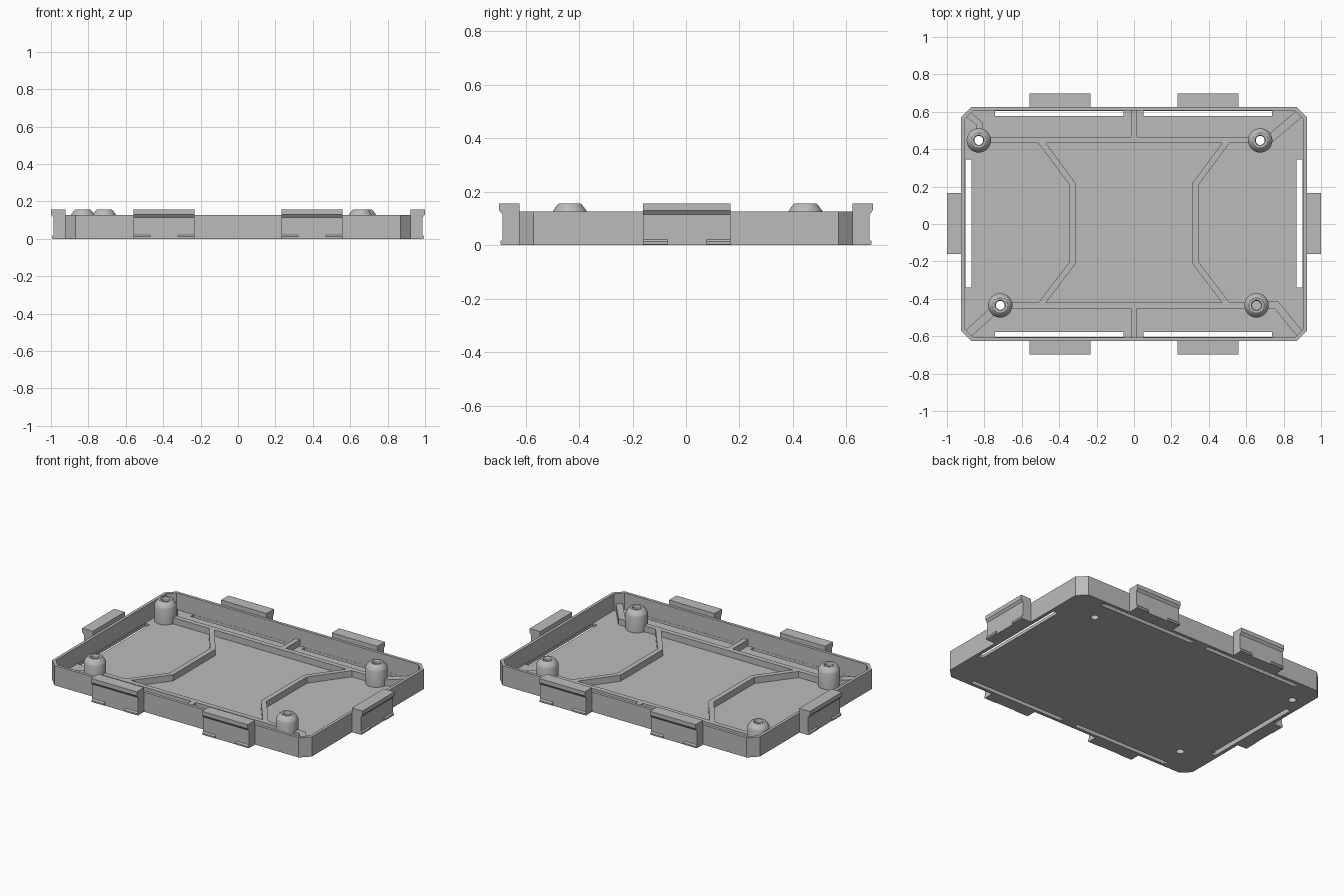
import bpy, bmesh, math
from mathutils import Vector, Matrix

cube = bpy.data.objects.get("Cube")
if cube:
    bpy.data.objects.remove(cube, do_unlink=True)

HX, HY, CHAMFER, WALL = 0.925, 0.625, 0.055, 0.019
RIM, FLOOR, RIB, TOP = 0.127, 0.02, 0.06, 0.156

grey = bpy.data.materials.new("plastic grey")
grey.use_nodes = True
grey.diffuse_color = (0.5, 0.5, 0.5, 1)
grey.node_tree.nodes["Principled BSDF"].inputs["Base Color"].default_value = (0.5, 0.5, 0.5, 1)


def make(name, bm):
    bmesh.ops.recalc_face_normals(bm, faces=bm.faces)
    mesh = bpy.data.meshes.new(name)
    bm.to_mesh(mesh)
    bm.free()
    mesh.materials.append(grey)
    obj = bpy.data.objects.new(name, mesh)
    bpy.context.collection.objects.link(obj)
    return obj


def add_prism(bm, points, shift):
    """Extrude a closed outline of 3D points along a vector."""
    face = bm.faces.new([bm.verts.new(p) for p in points])
    ext = bmesh.ops.extrude_face_region(bm, geom=[face])
    verts = [g for g in ext["geom"] if isinstance(g, bmesh.types.BMVert)]
    bmesh.ops.translate(bm, verts=verts, vec=shift)


def prism(name, points, z0, z1):
    bm = bmesh.new()
    add_prism(bm, [(x, y, z0) for x, y in points], (0, 0, z1 - z0))
    return make(name, bm)


def octagon(hx, hy, c):
    quarter = [(hx, hy - c), (hx - c, hy)]
    pts = quarter + [(-x, y) for x, y in reversed(quarter)]
    return pts + [(-x, -y) for x, y in pts]


def rect(x0, x1, y0, y1):
    return [(x0, y0), (x1, y0), (x1, y1), (x0, y1)]


def rib(name, path, width=0.032):
    """Upright rib of constant width that follows a mitred path."""
    pts = [Vector(p) for p in path]
    left, right = [], []
    for i, p in enumerate(pts):
        a = (p - pts[i - 1]).normalized() if i else (pts[1] - p).normalized()
        b = (pts[i + 1] - p).normalized() if i < len(pts) - 1 else a
        na, nb = Vector((-a.y, a.x)), Vector((-b.y, b.x))
        n = (na + nb).normalized()
        n *= width / 2 / n.dot(na)
        left.append(p + n)
        right.append(p - n)
    return prism(name, left + right[::-1], FLOOR - 0.005, RIB)


def cut(target, cutter):
    mod = target.modifiers.new("cut", 'BOOLEAN')
    mod.operation = 'DIFFERENCE'
    mod.solver = 'EXACT'
    mod.object = cutter
    bpy.context.view_layer.objects.active = target
    bpy.ops.object.modifier_apply(modifier=mod.name)
    bpy.data.objects.remove(cutter, do_unlink=True)


# Tray with chamfered corners
tray = prism("tray", octagon(HX, HY, CHAMFER), 0, RIM)
cut(tray, prism("cavity", octagon(HX - WALL, HY - WALL, CHAMFER - 0.01), FLOOR, 0.3))

# Slots through the floor beside the walls
for s in (-1, 1):
    y = sorted((s * 0.577, s * 0.605))
    x = sorted((s * 0.87, s * 0.902))
    for x0, x1 in ((-0.742, -0.055), (0.05, 0.737)):
        cut(tray, prism("slot", rect(x0, x1, *y), -0.1, 0.04))
    cut(tray, prism("slot", rect(*x, -0.34, 0.345), -0.1, 0.04))

# Screw posts; the front left one is blind
HOLE, SIDES = 0.024, 32
posts = {"back_right": (-0.83, 0.447), "back_left": (0.675, 0.447),
         "front_right": (-0.715, -0.435), "front_left": (0.655, -0.435)}
profile = [(HOLE, FLOOR - 0.004), (0.065, FLOOR - 0.004), (0.065, 0.122), (0.062, 0.13),
           (0.046, 0.152), (0.04, TOP), (HOLE + 0.004, TOP), (HOLE, TOP - 0.006)]
for name, (cx, cy) in posts.items():
    if name != "front_left":
        ring = [(cx + HOLE * math.cos(math.tau * i / SIDES),
                 cy + HOLE * math.sin(math.tau * i / SIDES)) for i in range(SIDES)]
        cut(tray, prism("hole", ring, -0.1, 0.05))
    bm = bmesh.new()
    vs = [bm.verts.new((r, 0, z)) for r, z in profile]
    es = [bm.edges.new((vs[i - 1], vs[i])) for i in range(len(vs))]
    bmesh.ops.spin(bm, geom=vs + es, axis=(0, 0, 1), cent=(0, 0, 0),
                   angle=math.tau, steps=SIDES)
    bmesh.ops.remove_doubles(bm, verts=bm.verts, dist=0.0005)
    bmesh.ops.translate(bm, verts=bm.verts, vec=(cx, cy, 0))
    post = make("post_" + name, bm)
    bpy.ops.object.select_all(action='DESELECT')
    post.select_set(True)
    bpy.context.view_layer.objects.active = post
    bpy.ops.object.shade_smooth_by_angle(angle=math.radians(30))

# Long ribs between posts and short ribs to the walls
rib("back_rib", [(-0.78, 0.448), (0.625, 0.448)])
rib("front_rib", [(-0.665, -0.435), (0.605, -0.435)])
rib("back_center_rib", [(0, 0.46), (0, 0.61)])
rib("front_center_rib", [(0, -0.445), (0, -0.61)])

# Angled ribs across the floor
for s, name in ((-1, "right"), (1, "left")):
    rib("angled_rib_" + name, [(s * 0.5, 0.445), (s * 0.329, 0.214),
                               (s * 0.329, -0.208), (s * 0.5, -0.432)])

# Ribs from the posts to the corners
rib("corner_rib_back_left", [(0.715, 0.445), (0.885, 0.59)], 0.045)
rib("corner_rib_front_right", [(-0.75, -0.462), (-0.885, -0.585)], 0.045)
rib("corner_rib_front_left", [(0.71, -0.435), (0.763, -0.435), (0.885, -0.585)], 0.04)
rib("corner_rib_back_right", [(-0.89, 0.59), (-0.825, 0.535), (-0.825, 0.505)])


def clip(name, angle, dist, center):
    """Hooked clip on a wall: profile in (outward, z), extruded along the wall."""
    half = 0.163
    hook = [(-0.002, 0), (0.062, 0), (0.062, 0.115), (0.074, 0.13), (0.074, TOP), (-0.002, TOP)]
    bump = [(0.06, 0), (0.069, 0.003), (0.07, 0.014), (0.06, 0.024)]
    bm = bmesh.new()
    add_prism(bm, [(dist + d, -half, z) for d, z in hook], (0, 2 * half, 0))
    for y0 in (-half, half - 0.09):
        add_prism(bm, [(dist + d, y0, z) for d, z in bump], (0, 0.09, 0))
    bmesh.ops.rotate(bm, verts=bm.verts, matrix=Matrix.Rotation(angle, 3, 'Z'))
    bmesh.ops.translate(bm, verts=bm.verts, vec=(*center, 0))
    return make(name, bm)


# Six clips around the outside
for s, end in ((-1, "right"), (1, "left")):
    clip("side_clip_" + end, 0 if s > 0 else math.pi, HX, (0, 0.003))
    clip("front_clip_" + end, -math.pi / 2, HY, (s * 0.395, 0))
    clip("back_clip_" + end, math.pi / 2, HY, (s * 0.395, 0))
